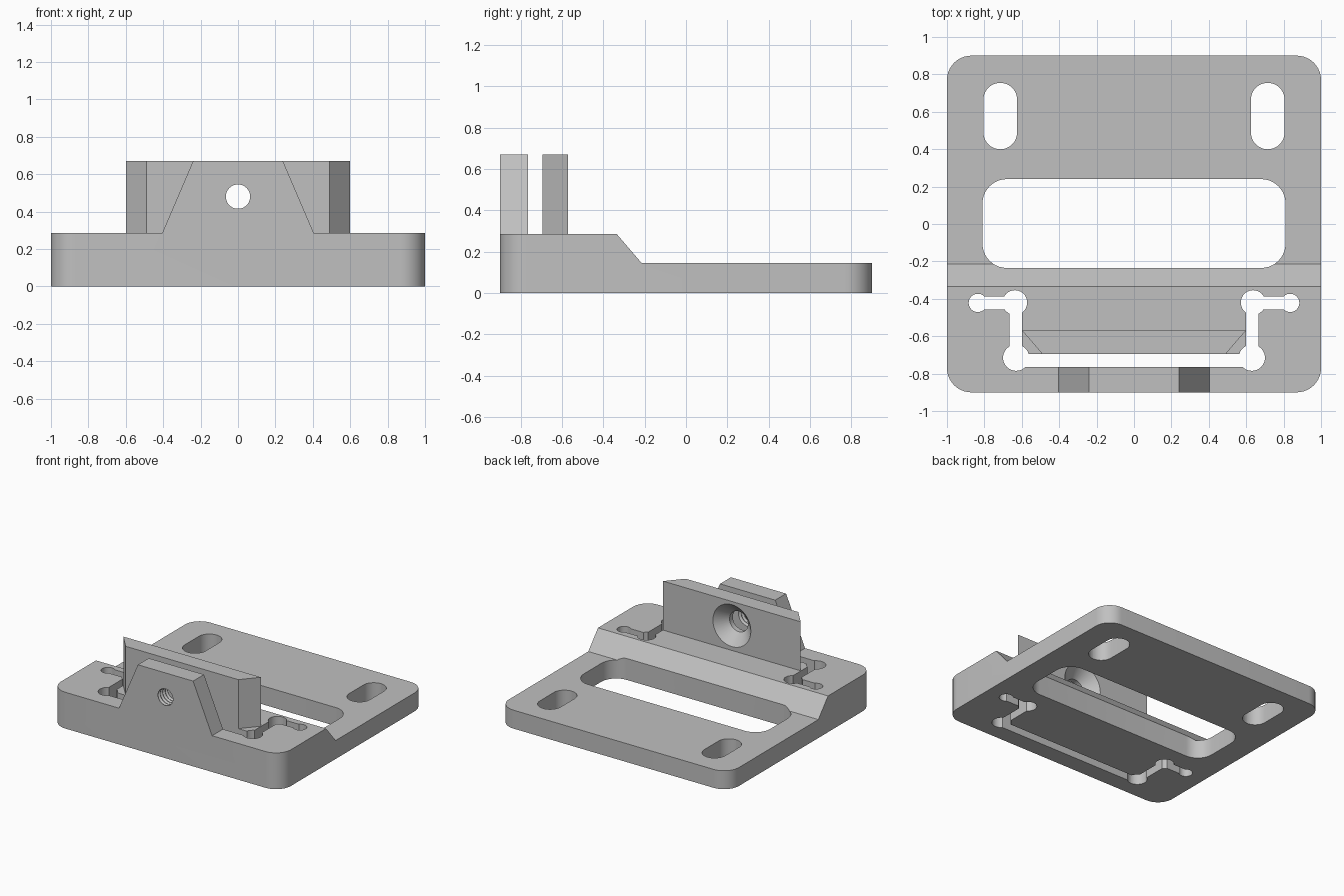
import bpy, bmesh, math
from mathutils import Matrix

cube = bpy.data.objects.get("Cube")
if cube:
    bpy.data.objects.remove(cube, do_unlink=True)

grey = bpy.data.materials.new("plain grey")
grey.use_nodes = True
GREY = (0.53, 0.53, 0.53, 1)
grey.diffuse_color = GREY
grey.node_tree.nodes["Principled BSDF"].inputs["Base Color"].default_value = GREY


def add_object(name, bm):
    bmesh.ops.recalc_face_normals(bm, faces=bm.faces)
    mesh = bpy.data.meshes.new(name)
    bm.to_mesh(mesh)
    bm.free()
    mesh.materials.append(grey)
    obj = bpy.data.objects.new(name, mesh)
    bpy.context.collection.objects.link(obj)
    return obj


def prism(name, outline, axis, lo, hi):
    """Extrude a flat outline along one axis."""
    place = {"x": lambda a, b, h: (h, a, b),
             "y": lambda a, b, h: (a, h, b),
             "z": lambda a, b, h: (a, b, h)}[axis]
    bm = bmesh.new()
    low = [bm.verts.new(place(a, b, lo)) for a, b in outline]
    high = [bm.verts.new(place(a, b, hi)) for a, b in outline]
    bm.faces.new(low)
    bm.faces.new(high)
    for i in range(len(low)):
        j = (i + 1) % len(low)
        bm.faces.new((low[i], low[j], high[j], high[i]))
    return add_object(name, bm)


def rounded(cx, cy, w, h, r, steps=10):
    """Rounded rectangle outline; a full radius gives a slot or a circle."""
    r *= 0.999
    points = []
    for k, (sx, sy) in enumerate(((1, 1), (-1, 1), (-1, -1), (1, -1))):
        for i in range(steps + 1):
            t = math.pi / 2 * (k + i / steps)
            points.append((cx + sx * (w / 2 - r) + r * math.cos(t),
                           cy + sy * (h / 2 - r) + r * math.sin(t)))
    return points


def lathe_y(name, profile, z, sides=40):
    """Revolve (radius, y) points around a horizontal axis along y."""
    bm = bmesh.new()
    verts = [bm.verts.new((r, y, 0)) for r, y in profile]
    edges = [bm.edges.new(pair) for pair in zip(verts, verts[1:])]
    bmesh.ops.spin(bm, geom=verts + edges, cent=(0, 0, 0), axis=(0, 1, 0),
                   angle=math.tau, steps=sides)
    bmesh.ops.remove_doubles(bm, verts=bm.verts, dist=1e-4)
    bmesh.ops.transform(bm, matrix=Matrix.Translation((0, 0, z)), verts=bm.verts)
    return add_object(name, bm)


def combine(target, tool, operation):
    mod = target.modifiers.new(operation, "BOOLEAN")
    mod.operation = operation
    mod.solver = "EXACT"
    mod.object = tool
    bpy.context.view_layer.objects.active = target
    bpy.ops.object.modifier_apply(modifier=mod.name)
    bpy.data.objects.remove(tool, do_unlink=True)


def cut_through(outline):
    combine(body, prism("cutter", outline, "z", -0.1, 0.8), "DIFFERENCE")


# Base plate with rounded corners
STEP, TOP, HOLE_Z = 0.285, 0.67, 0.48
body = prism("clamp_base", rounded(0, 0, 2, 1.8, 0.13), "z", 0, STEP)

# Thin rear deck with a sloped step
deck = [(-0.455, 0.425), (-0.215, 0.145), (1, 0.145), (1, 0.425)]
combine(body, prism("deck_cutter", deck, "x", -1.2, 1.2), "DIFFERENCE")

# Front jaw, tapering upwards; sunk into the base and joined
slope = (0.405 - 0.24) / (TOP - STEP)
foot = 0.405 + slope * 0.085
front = [(-foot, 0.2), (foot, 0.2), (0.24, TOP), (-0.24, TOP)]
combine(body, prism("front_jaw", front, "y", -0.9, -0.75), "UNION")

# Rear jaw, with bevelled ends
rear = [(-0.598, -0.57), (0.598, -0.57), (0.477, -0.71), (-0.477, -0.71)]
combine(body, prism("rear_jaw", rear, "z", 0.2, TOP), "UNION")

# Window and the two mounting slots
cut_through(rounded(0, 0.0025, 1.62, 0.475, 0.13))
for side in (-1, 1):
    cut_through(rounded(side * 0.715, 0.577, 0.18, 0.355, 0.09))

# Flexure gap between the jaws, with relief holes at its bends
def box(x0, x1, y0, y1):
    return [(x0, y0), (x1, y0), (x1, y1), (x0, y1)]


cut_through(box(-0.61, 0.61, -0.765, -0.695))
for s in (-1, 1):
    cut_through(box(s * 0.6, s * 0.665, -0.72, -0.42))
    cut_through(box(s * 0.63, s * 0.83, -0.457, -0.387))
    for x, y, r in ((0.63, -0.715, 0.07), (0.637, -0.42, 0.066), (0.835, -0.422, 0.049)):
        cut_through(rounded(s * x, y, 2 * r, 2 * r, r))

# Threaded hole in the front jaw
PITCH = 0.03
thread = [(0, -0.95), (0.065, -0.95)]
y = -0.899
while y < -0.77:
    thread += [(0.065, y), (0.08, y + PITCH * 0.45), (0.065, y + PITCH * 0.9)]
    y += PITCH
thread += [(0.065, -0.735), (0, -0.735)]
combine(body, lathe_y("thread_cutter", thread, HOLE_Z), "DIFFERENCE")

# Countersunk hole in the rear jaw
sink = [(0, -0.73), (0.08, -0.73), (0.08, -0.655), (0.185, -0.55), (0, -0.55)]
combine(body, lathe_y("countersink_cutter", sink, HOLE_Z), "DIFFERENCE")

# Smooth rounded walls, sharp edges elsewhere
bpy.ops.object.select_all(action="DESELECT")
body.select_set(True)
bpy.context.view_layer.objects.active = body
bpy.ops.object.shade_smooth_by_angle(angle=math.radians(30))
